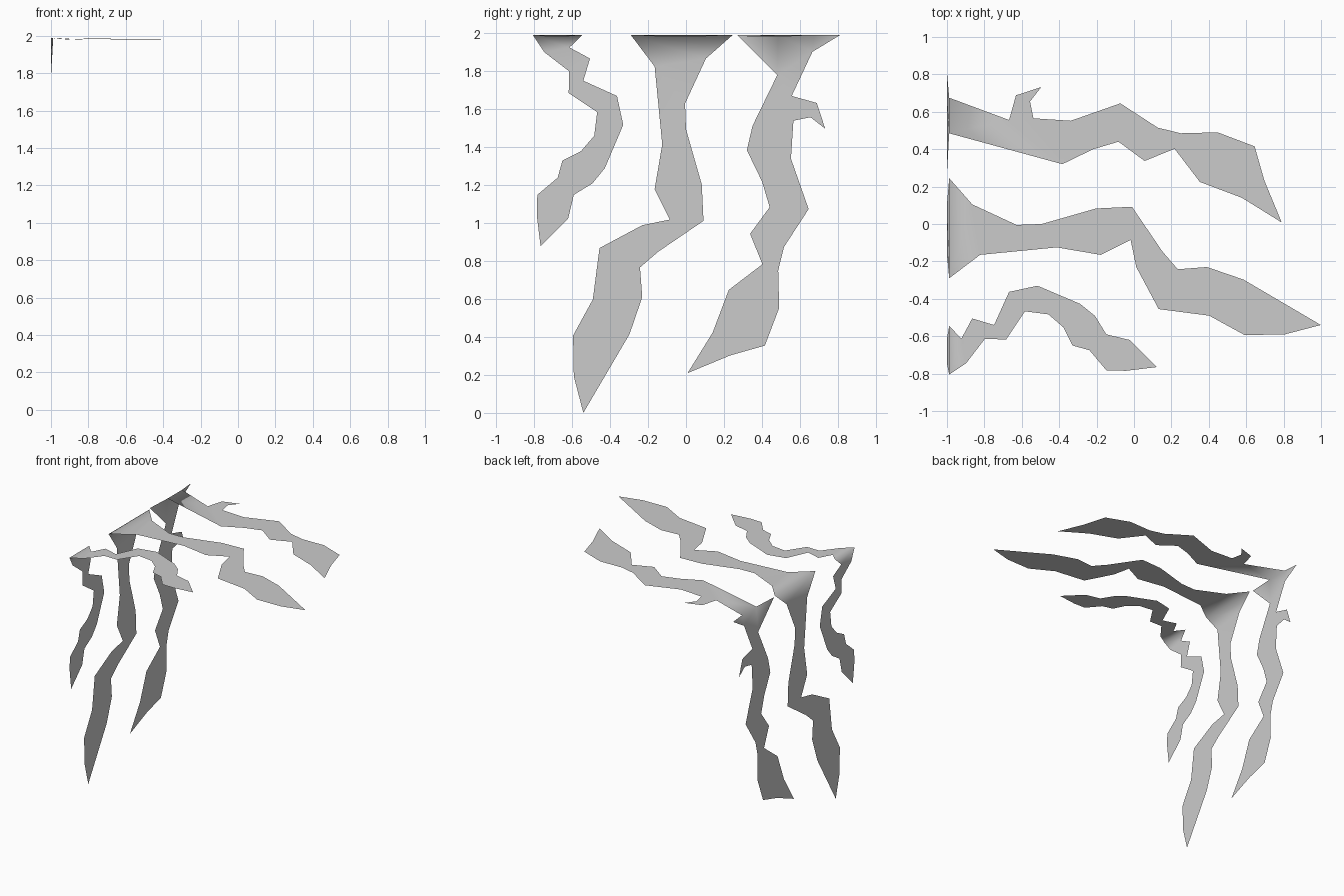
import bpy, bmesh

EDGE_X, EDGE_Z = -0.988, 1.987   # fold line where the wall and top halves meet

# Each outline is (distance from the fold, y); it is laid once down the wall
# and once along the top.
near = [(0, -.805), (.09, -.745), (.19, -.615), (.305, -.617), (.405, -.467), (.53, -.483),
        (.61, -.552), (.66, -.65), (.75, -.675), (.84, -.782), (.945, -.785), (1.11, -.765),
        (.965, -.62), (.84, -.59), (.78, -.492), (.7, -.427), (.472, -.33), (.32, -.363),
        (.24, -.54), (.123, -.505), (.065, -.613), (0, -.545)]

middle = [(0, -.29), (.165, -.165), (.575, -.125), (.81, -.165), (.97, -.085), (1.0, -.23),
          (1.12, -.455), (1.39, -.49), (1.58, -.594), (1.795, -.59), (1.987, -.54), (1.573, -.297),
          (1.378, -.23), (1.222, -.242), (1.14, -.147), (.977, .092), (.785, .083), (.495, 0),
          (.36, -.005), (.123, .105), (0, .245)]

far_body = [(.605, .32), (.77, .4), (.905, .44), (1.045, .337), (1.205, .402), (1.34, .225),
            (1.565, .14), (1.778, .008), (1.685, .232), (1.633, .415), (1.435, .49), (1.238, .485),
            (1.115, .515), (.915, .645), (.65, .552), (.45, .565), (.432, .655), (.492, .732),
            (.357, .688), (.32, .556)]
far_top = [(0, .485)] + far_body + [(0, .675)]
# The wall half flares wider at the fold than the top half
far_wall = ([(0, .27), (.21, .48), (.477, .35)] + far_body
            + [(.088, .665), (0, .81), (0, .675), (0, .485)])


def on_wall(d, y, fold):
    return (EDGE_X if (d == 0 and y in fold) else -1.0, y, EDGE_Z - d)


def on_top(d, y):
    return (EDGE_X + d, y, EDGE_Z if d == 0 else EDGE_Z - 0.006)


def folded_streak(name, wall, top):
    bm = bmesh.new()
    fold = [y for d, y in top if d == 0]
    bm.faces.new([bm.verts.new(on_top(d, y)) for d, y in top])
    bm.faces.new([bm.verts.new(on_wall(d, y, fold)) for d, y in reversed(wall)])
    # weld along the fold, then split the outlines into triangles
    bmesh.ops.remove_doubles(bm, verts=bm.verts, dist=0.0005)
    bm.normal_update()
    bmesh.ops.triangulate(bm, faces=bm.faces[:])
    bm.normal_update()
    for f in bm.faces:
        f.smooth = True
        if f.normal.z - f.normal.x < 0:   # face up and outward
            f.normal_flip()
    mesh = bpy.data.meshes.new(name)
    bm.to_mesh(mesh)
    bm.free()
    bpy.context.collection.objects.link(bpy.data.objects.new(name, mesh))


folded_streak("near_streak", near, near)
folded_streak("middle_streak", middle, middle)
folded_streak("far_streak", far_wall, far_top)
